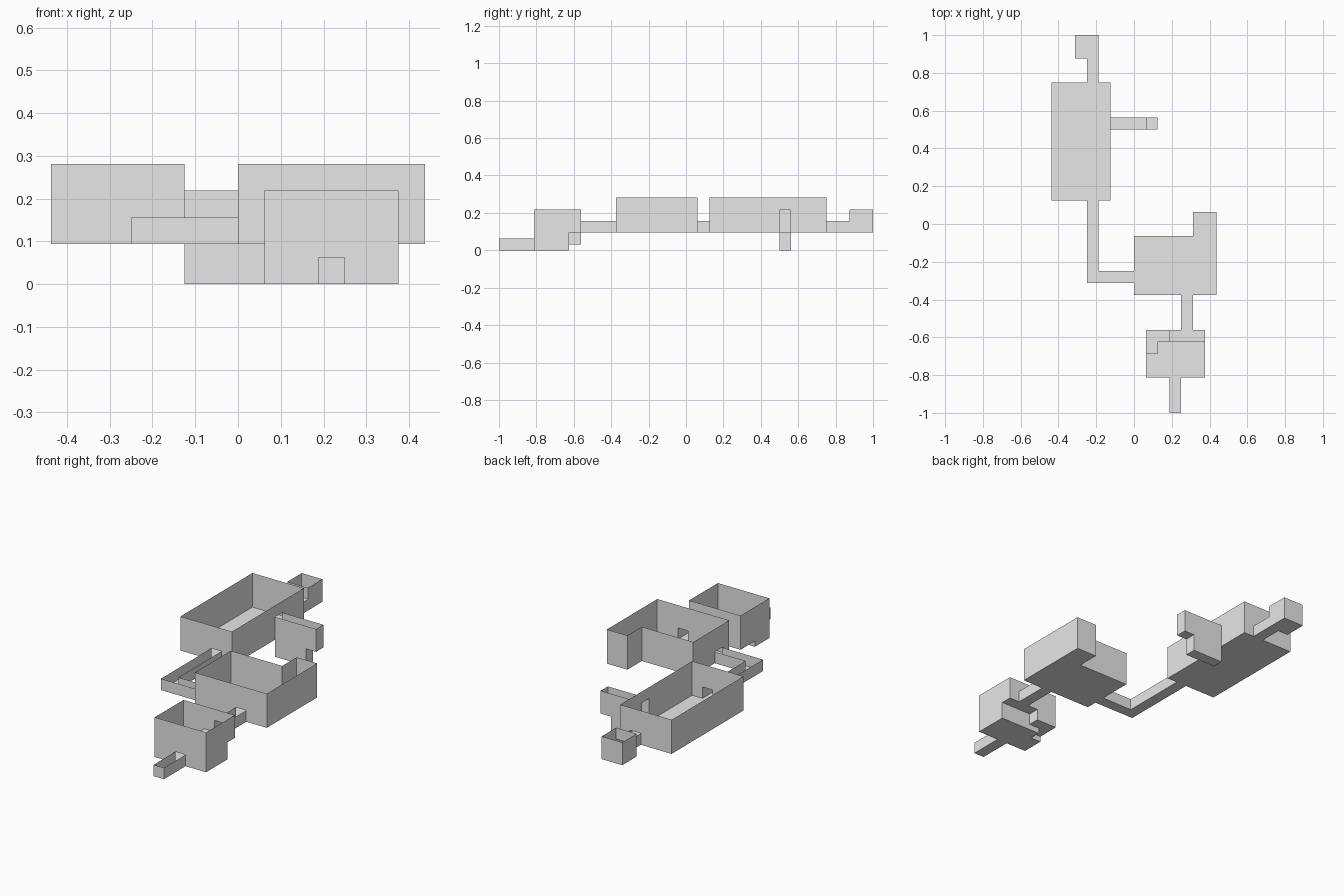
import bpy
import bmesh
import math

if "Cube" in bpy.data.objects:
    bpy.data.objects.remove(bpy.data.objects["Cube"])

XY, Z = 1 / 16, 1 / 32   # plan cell size and height step

# part name: list of open-topped blocks (x0, x1, y0, y1, floor, top) in cells
PARTS = {
    "large_room": [(-7, -2, 2, 12, 3, 9)],
    "north_passage": [(-4, -3, 12, 14, 3, 5)],
    "north_closet": [(-5, -3, 14, 16, 3, 7)],
    "east_pit": [(-2, 1, 8, 9, 0, 7), (1, 2, 8, 9, 3, 7)],
    "bent_passage": [(-4, -3, -5, 2, 3, 5), (-3, 0, -5, -4, 3, 5)],
    "middle_room": [(0, 7, -6, -1, 3, 9), (5, 7, -1, 1, 3, 9)],
    "short_passage": [(4, 5, -9, -6, 3, 5)],
    # sunken room: main floor, then landing and lower step over it
    "sunken_room": [(1, 6, -13, -9, 0, 7), (3, 6, -10, -9, 3, 7),
                    (1, 3, -10, -9, 1, 7), (1, 2, -11, -10, 1, 7)],
    "south_passage": [(3, 4, -16, -13, 0, 2)],
}

stone = bpy.data.materials.new("grey stone")
stone.diffuse_color = (0.8, 0.8, 0.8, 1)
stone.use_nodes = True
stone.node_tree.nodes["Principled BSDF"].inputs["Base Color"].default_value = stone.diffuse_color

# Height range of the hollow space in each plan cell
space = {}
owner = {}
for part, blocks in PARTS.items():
    for x0, x1, y0, y1, low, high in blocks:
        for x in range(x0, x1):
            for y in range(y0, y1):
                space[x, y] = (low, high)
                owner[x, y] = part


def add_face(bm, points):
    bm.faces.new([bm.verts.new((x * XY, y * XY, z * Z)) for x, y, z in points])


def build(part):
    bm = bmesh.new()
    for (x, y), (low, high) in space.items():
        if owner[x, y] != part:
            continue
        # Floor
        add_face(bm, [(x, y, low), (x + 1, y, low),
                      (x + 1, y + 1, low), (x, y + 1, low)])
        # Thin walls wherever the neighbouring cell is not hollow
        sides = {(0, -1): ((x + 1, y), (x, y)),
                 (1, 0): ((x + 1, y + 1), (x + 1, y)),
                 (0, 1): ((x, y + 1), (x + 1, y + 1)),
                 (-1, 0): ((x, y), (x, y + 1))}
        for (dx, dy), (a, b) in sides.items():
            n_low, n_high = space.get((x + dx, y + dy), (0, 0))
            for z in range(low, high):
                if not n_low <= z < n_high:
                    add_face(bm, [(*a, z), (*b, z), (*b, z + 1), (*a, z + 1)])
    # Join the cells into large flat faces
    bmesh.ops.remove_doubles(bm, verts=bm.verts, dist=0.0005)
    bmesh.ops.dissolve_limit(bm, angle_limit=math.radians(1),
                             verts=bm.verts, edges=bm.edges)
    mesh = bpy.data.meshes.new(part)
    bm.to_mesh(mesh)
    bm.free()
    mesh.materials.append(stone)
    bpy.context.collection.objects.link(bpy.data.objects.new(part, mesh))


for part in PARTS:
    build(part)
